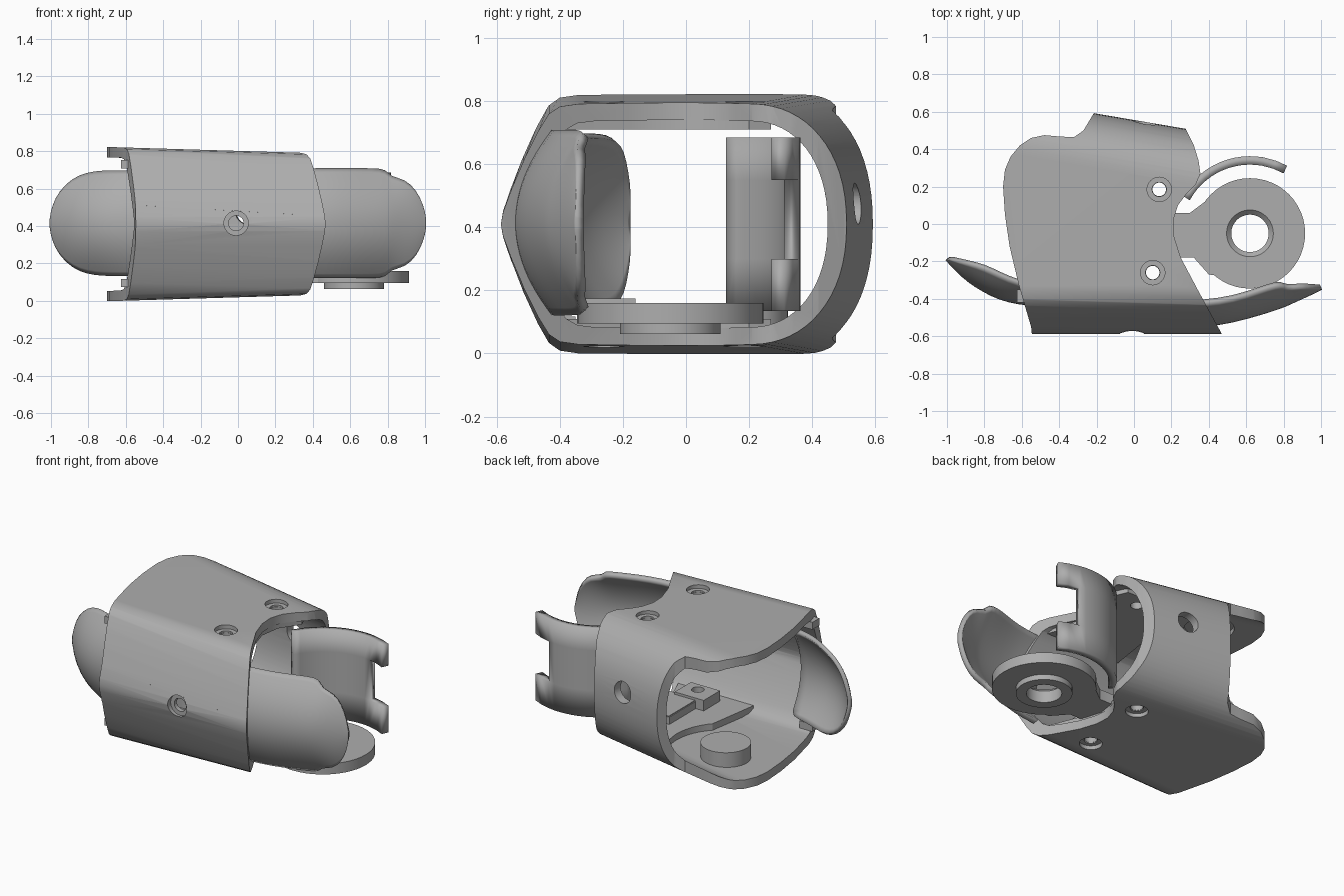
import bpy, bmesh, math
from mathutils import Vector, Matrix

if "Cube" in bpy.data.objects:
    bpy.data.objects.remove(bpy.data.objects["Cube"], do_unlink=True)

MID = 0.41                       # height of the symmetry plane
KNUCKLE = (0.62, -0.05)          # hinge at the right end
SOCKET = (-0.40, 0.18)           # hinge at the left end

grey = bpy.data.materials.new("plain grey")
grey.use_nodes = True
grey.diffuse_color = (0.42, 0.42, 0.42, 1)
grey.node_tree.nodes["Principled BSDF"].inputs["Base Color"].default_value = (0.42, 0.42, 0.42, 1)


def make(name, bm):
    bmesh.ops.recalc_face_normals(bm, faces=bm.faces)
    me = bpy.data.meshes.new(name)
    bm.to_mesh(me)
    bm.free()
    me.materials.append(grey)
    ob = bpy.data.objects.new(name, me)
    bpy.context.collection.objects.link(ob)
    return ob


def loft(name, rings):
    bm = bmesh.new()
    loops = [[bm.verts.new(p) for p in ring] for ring in rings]
    n = len(loops[0])
    for a, b in zip(loops, loops[1:]):
        for i in range(n):
            j = (i + 1) % n
            bm.faces.new((a[i], a[j], b[j], b[i]))
    bm.faces.new(loops[0])
    bm.faces.new(loops[-1])
    return make(name, bm)


def prism(name, pts, z0, z1):
    return loft(name, [[(x, y, z) for x, y in pts] for z in (z0, z1)])


def cylinder(name, r, start, end, r2=None):
    a, b = Vector(start), Vector(end)
    bm = bmesh.new()
    turn = (b - a).to_track_quat('Z', 'Y').to_matrix().to_4x4()
    bmesh.ops.create_cone(bm, cap_ends=True, segments=48, radius1=r,
                          radius2=r if r2 is None else r2, depth=(b - a).length,
                          matrix=Matrix.Translation((a + b) / 2) @ turn)
    return make(name, bm)


def box(name, centre, size):
    bm = bmesh.new()
    bmesh.ops.create_cube(bm, size=1, matrix=Matrix.Translation(centre) @ Matrix.Diagonal((*size, 1)))
    return make(name, bm)


def combine(ob, tool, op):
    mod = ob.modifiers.new(op, 'BOOLEAN')
    mod.operation, mod.object, mod.solver = op, tool, 'EXACT'
    dg = bpy.context.evaluated_depsgraph_get()
    me = bpy.data.meshes.new_from_object(ob.evaluated_get(dg))
    ob.modifiers.clear()
    ob.data = me
    bpy.data.objects.remove(tool, do_unlink=True)


# Sleeve cross-section: pointed front, round back, slightly tapering
FRONT = [(-0.34, 1), (-0.40, 0.98), (-0.435, 0.92), (-0.47, 0.77), (-0.515, 0.53),
         (-0.555, 0.28), (-0.58, 0.1)]


def section(x, inset):
    h = 0.41 - 0.03 * (x + 0.62)
    back = 0.59 - 0.17 * (x + 0.2)
    half = []
    for i in range(17):
        t = math.pi / 2 * i / 16
        half.append((back - 0.29 + (0.29 - inset) * abs(math.cos(t)) ** 0.9,
                     (h - inset) * math.sin(t) ** 0.9))
    half += [(y + inset, k * (h - inset)) for y, k in FRONT]
    low = [(y, -z) for y, z in reversed(half[1:])]
    pts = half + [(-0.587 + inset, 0)] + low
    return [(x, y, MID + z) for y, z in pts]


# Outline of the sleeve seen from above
OUTLINE = [(-0.54, -0.65), (-0.55, -0.55), (-0.615, -0.33), (-0.665, -0.12), (-0.69, 0.05), (-0.70, 0.2),
           (-0.69, 0.29), (-0.66, 0.36), (-0.61, 0.42), (-0.55, 0.46), (-0.48, 0.475),
           (-0.39, 0.467), (-0.32, 0.465), (-0.27, 0.5), (-0.18, 0.65), (0.24, 0.6),
           (0.28, 0.5), (0.32, 0.42), (0.345, 0.34), (0.355, 0.27), (0.33, 0.21), (0.28, 0.16), (0.235, 0.1),
           (0.21, 0.02), (0.215, -0.07), (0.25, -0.18), (0.34, -0.35), (0.46, -0.57), (0.5, -0.65)]

sleeve = loft("outer_sleeve", [section(-0.8, 0), section(0.55, 0)])
combine(sleeve, loft("inner_cutter", [section(-0.95, 0.055), section(0.7, 0.055)]), 'DIFFERENCE')
combine(sleeve, prism("outline_cutter", OUTLINE, -0.3, 1.2), 'INTERSECT')

# Countersunk screw holes and shallow hinge sockets
SCREWS = [(0.135, 0.185), (0.1, -0.26)]
holes = []
for x, y in SCREWS:
    holes += [(0.038, (x, y, -0.1), (x, y, 0.95)),
              (0.065, (x, y, 0.775), (x, y, 0.95)),
              (0.065, (x, y, 0.045), (x, y, -0.1))]
holes += [(0.04, (-0.01, -0.7, 0.415), (-0.01, -0.4, 0.415)),
          (0.065, (-0.01, -0.7, 0.415), (-0.01, -0.555, 0.415)),
          (0.065, (0.075, 0.7, 0.475), (0.04, 0.4, 0.475)),
          (0.143, (*SOCKET, 0.025), (*SOCKET, 0.15)),
          (0.143, (*SOCKET, 0.79), (*SOCKET, 0.67))]
for r, a, b in holes:
    combine(sleeve, cylinder("hole_cutter", r, a, b), 'DIFFERENCE')

# Inner liners, cut back around the left hinge and pierced by the screws
LINER = [(-0.2, -0.38), (0.32, -0.38), (0.24, -0.18), (0.2, -0.05), (0.22, 0.08),
         (0.3, 0.2), (0.27, 0.27), (-0.1, 0.27)]
liners = []
for name, z0, z1 in (("upper_liner", 0.71, 0.765), ("lower_liner", 0.05, 0.11)):
    liner = prism(name, LINER, z0, z1)
    combine(liner, cylinder("clear_cutter", 0.34, (*SOCKET, -0.1), (*SOCKET, 1)), 'DIFFERENCE')
    for x, y in SCREWS:
        combine(liner, cylinder("screw_cutter", 0.036, (x, y, -0.1), (x, y, 1)), 'DIFFERENCE')
    liners.append(liner)

# Screw bracket inside the floor
bracket = box("screw_bracket", (0.09, -0.24, 0.14), (0.2, 0.16, 0.07))
combine(bracket, box("bracket_arm", (0.09, -0.08, 0.13), (0.09, 0.36, 0.05)), 'UNION')
combine(bracket, cylinder("screw_cutter", 0.036, (0.1, -0.26, 0), (0.1, -0.26, 0.5)), 'DIFFERENCE')

# Hinge knuckle: arm, disc, lower boss and chamfered bore
knuckle = cylinder("hinge_knuckle", 0.295, (*KNUCKLE, 0.095), (*KNUCKLE, 0.16))
ARM = [(0.05, 0.1), (0.22, 0.06), (0.3, 0.06), (0.42, 0.15), (0.62, 0.2), (0.8, -0.28),
       (0.7, -0.31), (0.4, -0.27), (0.32, -0.18), (0.05, -0.18)]
combine(knuckle, prism("arm", ARM, 0.095, 0.16), 'UNION')
combine(knuckle, cylinder("boss", 0.16, (*KNUCKLE, 0.062), (*KNUCKLE, 0.13)), 'UNION')
combine(knuckle, cylinder("bore", 0.1, (*KNUCKLE, 0), (*KNUCKLE, 0.3)), 'DIFFERENCE')
combine(knuckle, cylinder("chamfer", 0.1, (*KNUCKLE, 0.135), (*KNUCKLE, 0.165), 0.13), 'DIFFERENCE')


# Curved guards from rows of (x, y, half height, bulge)
def guard(name, rows, thick):
    bm = bmesh.new()
    n = 12
    grid = []
    for x, y, half, bulge in rows:
        ts = [2 * i / n - 1 for i in range(n + 1)]
        grid.append([bm.verts.new((x, y + bulge * t * t, 0.415 + half * t)) for t in ts])
    for a, b in zip(grid, grid[1:]):
        for i in range(n):
            bm.faces.new((a[i], a[i + 1], b[i + 1], b[i]))
    ob = make(name, bm)
    sub = ob.modifiers.new("smooth", 'SUBSURF')
    sub.levels = sub.render_levels = 1
    solid = ob.modifiers.new("thickness", 'SOLIDIFY')
    solid.thickness, solid.offset = thick, 0
    return ob


right_guard = guard("front_right_guard", [
    (0.28, -0.54, 0.285, 0.12), (0.46, -0.53, 0.285, 0.12), (0.6, -0.495, 0.285, 0.12),
    (0.72, -0.46, 0.285, 0.13), (0.79, -0.435, 0.28, 0.12), (0.81, -0.427, 0.24, 0.09),
    (0.89, -0.39, 0.23, 0.06), (0.95, -0.363, 0.17, 0.03), (0.985, -0.345, 0.09, 0.01),
    (1.0, -0.338, 0.02, 0)], 0.03)
left_guard = guard("front_left_guard", [
    (-0.5, -0.43, 0.275, 0.1), (-0.62, -0.42, 0.275, 0.11), (-0.72, -0.395, 0.275, 0.13),
    (-0.8, -0.355, 0.265, 0.13), (-0.88, -0.305, 0.235, 0.1), (-0.95, -0.24, 0.165, 0.05),
    (-0.985, -0.2, 0.09, 0.02), (-0.998, -0.185, 0.02, 0)], 0.025)

# Back guard: arc around the knuckle with a notch in its free end
bm = bmesh.new()
levels = [0.135, 0.3, 0.55, 0.685]
angles = [151 - 5.5 * i for i in range(14)] + [70, 61]
cols = [[bm.verts.new((KNUCKLE[0] + 0.39 * math.cos(math.radians(a)),
                       KNUCKLE[1] + 0.39 * math.sin(math.radians(a)), z)) for z in levels]
        for a in angles]
for k, (a, b) in enumerate(zip(cols, cols[1:])):
    for i in range(3):
        if not (i == 1 and angles[k] < 82):
            bm.faces.new((a[i], a[i + 1], b[i + 1], b[i]))
back_guard = make("back_guard", bm)
solid = back_guard.modifiers.new("thickness", 'SOLIDIFY')
solid.thickness, solid.offset = 0.045, 0

# Clips that hold the left guard
clips = [box(name, (-0.58, -0.385, z), (0.09, 0.07, 0.045))
         for name, z in (("upper_clip", 0.73), ("lower_clip", 0.095))]

for ob in [sleeve, bracket, knuckle, right_guard, left_guard, back_guard] + liners + clips:
    bpy.ops.object.select_all(action='DESELECT')
    ob.select_set(True)
    bpy.context.view_layer.objects.active = ob
    bpy.ops.object.shade_smooth_by_angle(angle=math.radians(32))
